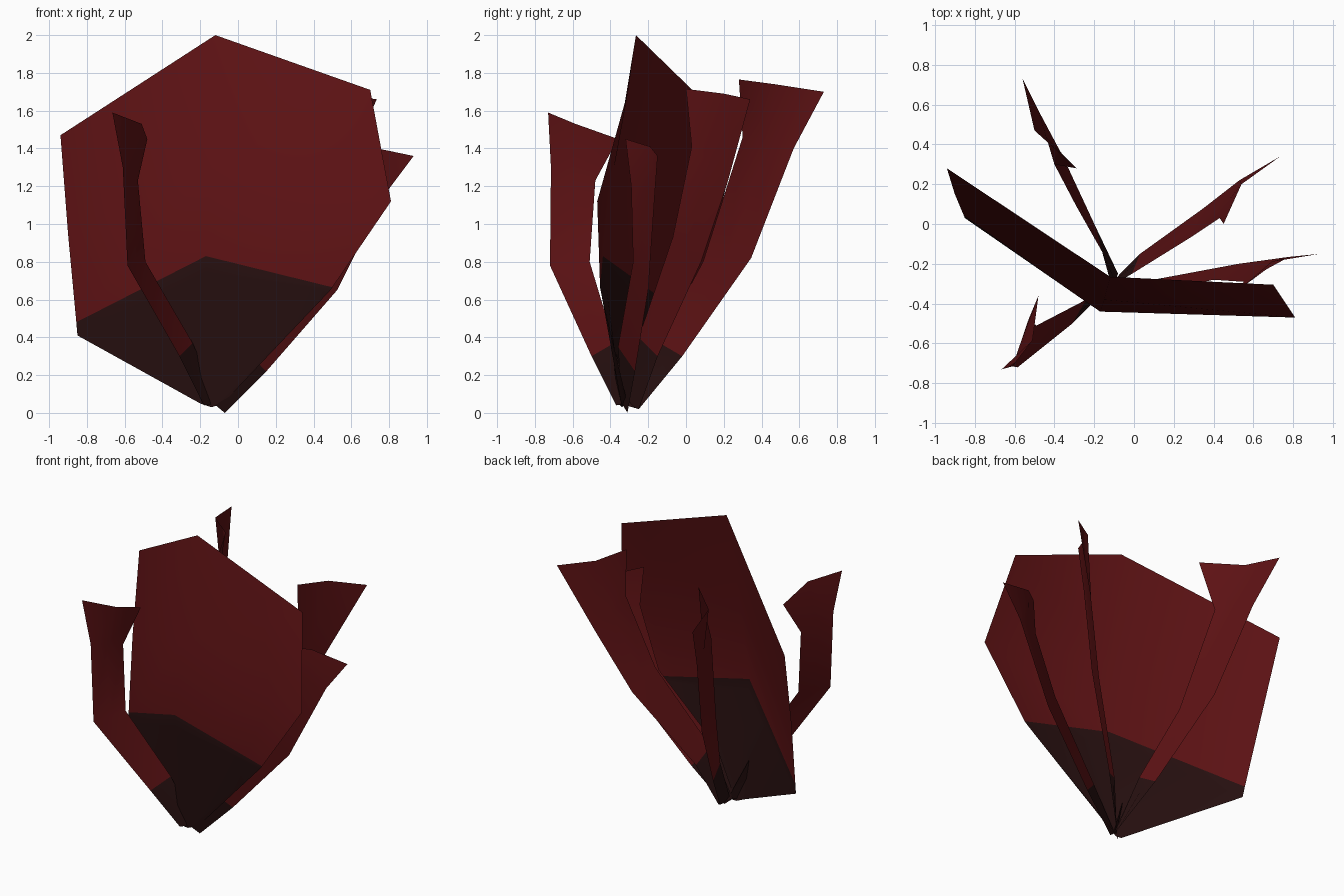
import bpy
import bmesh
from mathutils import Vector

default_cube = bpy.data.objects.get("Cube")
if default_cube:
    bpy.data.objects.remove(default_cube, do_unlink=True)


def make_material(name, colour):
    material = bpy.data.materials.new(name)
    material.use_nodes = True
    material.diffuse_color = colour
    shader = material.node_tree.nodes["Principled BSDF"]
    shader.inputs["Base Color"].default_value = colour
    shader.inputs["Roughness"].default_value = 0.9
    return material


RED = make_material("deep red", (0.11, 0.006, 0.007, 1))
DARK = make_material("dark brown", (0.02, 0.005, 0.005, 1))


def make_sheet(name, rows, dark_rows):
    """Bridge rows of points into a thin smooth sheet, dark near its root."""
    bm = bmesh.new()
    grid = [[bm.verts.new(point) for point in row] for row in rows]
    for level, (low, high) in enumerate(zip(grid, grid[1:])):
        for col in range(len(low) - 1):
            face = bm.faces.new((low[col], low[col + 1], high[col + 1], high[col]))
            face.material_index = 1 if level < dark_rows else 0
            face.smooth = True
    mesh = bpy.data.meshes.new(name)
    bm.to_mesh(mesh)
    bm.free()
    mesh.materials.append(RED)
    mesh.materials.append(DARK)
    sheet = bpy.data.objects.new(name, mesh)
    bpy.context.collection.objects.link(sheet)
    return sheet


def make_leaf(name, outer, inner, top_middle):
    """Bent blade between an outer and an inner edge, with a creased tip."""
    rows = []
    for outer_point, inner_point in zip(outer, inner):
        middle = (Vector(outer_point) + Vector(inner_point)) / 2
        rows.append([outer_point, middle, inner_point])
    rows[-1][1] = top_middle
    return make_sheet(name, rows, dark_rows=1)


# Broad folded leaf, each row running from right edge over the fold to left edge
make_sheet("broad_leaf", [
    [(-0.2, -0.36, 0.05), (-0.14, -0.34, 0.03), (-0.08, -0.31, 0.05)],
    [(-0.85, 0.03, 0.41), (-0.17, -0.43, 0.75), (0.48, -0.45, 0.64)],
    [(-0.856, 0.045, 0.48), (-0.17, -0.44, 0.83), (0.5, -0.455, 0.665)],
    [(-0.9, 0.15, 0.95), (-0.15, -0.38, 1.3), (0.81, -0.47, 1.12)],
    [(-0.94, 0.28, 1.47), (-0.12, -0.265, 2), (0.7, -0.305, 1.71)],
], dark_rows=2)

# Narrow leaves around the root, edges listed from root to tip
make_leaf(
    "front_right_leaf",
    outer=[(-0.18, -0.37, 0.04), (-0.31, -0.5, 0.3), (-0.585, -0.72, 0.78),
           (-0.61, -0.715, 1.3), (-0.665, -0.73, 1.59)],
    inner=[(-0.1, -0.31, 0.05), (-0.24, -0.38, 0.37), (-0.49, -0.51, 0.8),
           (-0.53, -0.48, 1.23), (-0.48, -0.36, 1.45)],
    top_middle=(-0.51, -0.585, 1.53),
)
make_leaf(
    "back_right_leaf",
    outer=[(-0.08, -0.25, 0.02), (-0.19, -0.02, 0.3), (-0.36, 0.345, 0.82),
           (-0.48, 0.57, 1.4), (-0.56, 0.73, 1.7)],
    inner=[(-0.11, -0.32, 0.04), (-0.16, -0.14, 0.37), (-0.29, 0.09, 0.8),
           (-0.4, 0.3, 1.46), (-0.29, 0.28, 1.765)],
    top_middle=(-0.5, 0.47, 1.74),
)
make_leaf(
    "back_left_leaf",
    outer=[(-0.07, -0.25, 0.02), (0.03, -0.15, 0.3), (0.35, 0.08, 0.8),
           (0.53, 0.22, 1.22), (0.735, 0.34, 1.66)],
    inner=[(-0.13, -0.32, 0.05), (-0.01, -0.25, 0.4), (0.28, -0.07, 0.93),
           (0.43, 0.03, 1.41), (0.45, 0, 1.715)],
    top_middle=(0.54, 0.2, 1.69),
)
make_leaf(
    "left_leaf",
    outer=[(-0.07, -0.31, 0), (0.15, -0.27, 0.22), (0.525, -0.2, 0.65),
           (0.78, -0.165, 1.16), (0.93, -0.15, 1.36)],
    inner=[(-0.13, -0.34, 0.05), (0.02, -0.36, 0.35), (0.4, -0.28, 0.8),
           (0.55, -0.29, 1.2), (0.54, -0.32, 1.45)],
    top_middle=(0.69, -0.19, 1.41),
)
